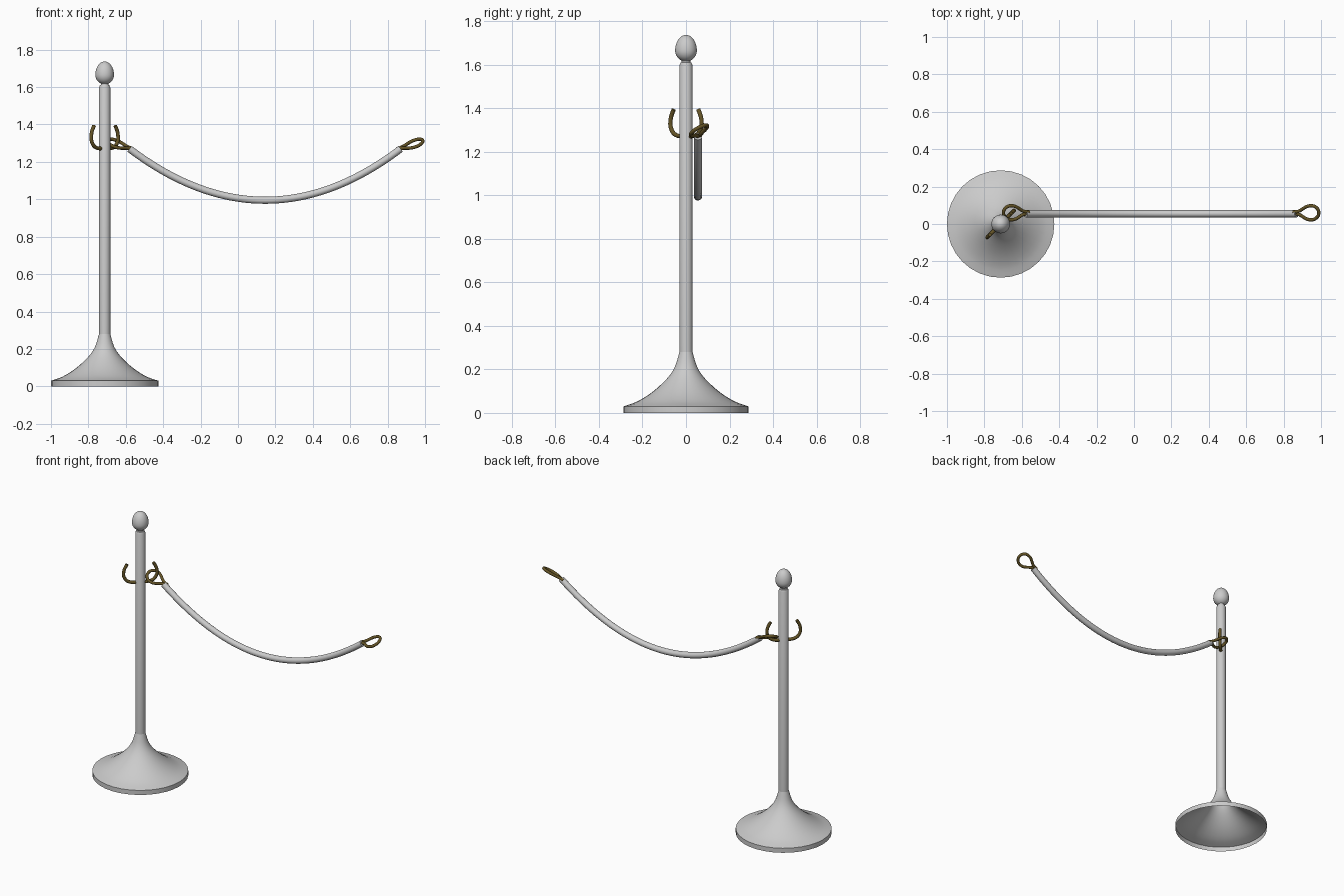
import bpy, bmesh, math
from mathutils import Vector

cube = bpy.data.objects.get("Cube")
if cube:
    bpy.data.objects.remove(cube)

POST_X = -0.713


def material(name, color, metallic=0.0):
    m = bpy.data.materials.new(name)
    m.use_nodes = True
    m.diffuse_color = (*color, 1)
    m.node_tree.nodes["Principled BSDF"].inputs["Base Color"].default_value = (*color, 1)
    return m


grey = material("light grey", (0.6, 0.6, 0.6))
brass = material("dark brass", (0.13, 0.09, 0.02))


def finish(name, bm, mat, angle=40):
    bmesh.ops.recalc_face_normals(bm, faces=bm.faces)
    me = bpy.data.meshes.new(name)
    bm.to_mesh(me)
    bm.free()
    me.materials.append(mat)
    ob = bpy.data.objects.new(name, me)
    bpy.context.collection.objects.link(ob)
    bpy.ops.object.select_all(action='DESELECT')
    ob.select_set(True)
    bpy.context.view_layer.objects.active = ob
    bpy.ops.object.shade_smooth_by_angle(angle=math.radians(angle))
    return ob


def lathe(name, profile, mat, sides=32):
    """Spin a (radius, z) profile around the post axis."""
    bm = bmesh.new()
    vs = [bm.verts.new((r, 0, z)) for r, z in profile]
    es = [bm.edges.new(p) for p in zip(vs, vs[1:])]
    bmesh.ops.spin(bm, geom=vs + es, cent=(0, 0, 0), axis=(0, 0, 1),
                   angle=math.tau, steps=sides, use_duplicate=False)
    bmesh.ops.remove_doubles(bm, verts=bm.verts, dist=0.0001)
    ob = finish(name, bm, mat)
    ob.location.x = POST_X
    return ob


def smooth_path(points, steps=5):
    """Catmull-Rom spline through the points."""
    p = [Vector(q) for q in points]
    p = [2 * p[0] - p[1]] + p + [2 * p[-1] - p[-2]]
    out = []
    for a, b, c, d in zip(p, p[1:], p[2:], p[3:]):
        for i in range(steps):
            t = i / steps
            out.append(0.5 * (2 * b + (c - a) * t + (2 * a - 5 * b + 4 * c - d) * t * t
                              + (3 * b - a - 3 * c + d) * t ** 3))
    return out + [p[-2]]


def tube(name, path, radius, normal, mat, sides=12):
    """Sweep a circle along a path, using a fixed reference normal."""
    bm = bmesh.new()
    rings = []
    for i, p in enumerate(path):
        tangent = (path[min(i + 1, len(path) - 1)] - path[max(i - 1, 0)]).normalized()
        u = tangent.cross(normal).normalized()
        v = tangent.cross(u)
        rings.append([bm.verts.new(p + radius * (math.cos(a) * u + math.sin(a) * v))
                      for a in (math.tau * k / sides for k in range(sides))])
    for r, s in zip(rings, rings[1:]):
        for k in range(sides):
            j = (k + 1) % sides
            bm.faces.new((r[k], r[j], s[j], s[k]))
    bm.faces.new(rings[0])
    bm.faces.new(rings[-1])
    return finish(name, bm, mat)


# Hollow flared base, open underneath
flare = smooth_path([(0.287, 0, 0.03), (0.225, 0, 0.052), (0.156, 0, 0.095),
                     (0.09, 0, 0.155), (0.052, 0, 0.21), (0.03, 0, 0.28)], 3)
lathe("flared_base", [(0.287, 0)] + [(p.x, p.z) for p in flare], grey)

# Post with a chamfered top and a neck
lathe("post", [(0.03, 0.28), (0.03, 1.598), (0.025, 1.61), (0.02, 1.612), (0.02, 1.63)], grey)

# Egg-shaped finial, narrower above than below
lathe("finial", [(0.05 * math.sin(a), 1.665 - (0.05 if a < math.pi / 2 else 0.072) * math.cos(a))
                 for a in (math.pi * i / 16 for i in range(17))], grey)

# Pair of upturned hooks on the diagonal
hook = [(0.0, 1.272), (0.05, 1.273), (0.083, 1.287), (0.101, 1.32), (0.097, 1.36), (0.08, 1.394)]
for name, s in (("back_hook", 1), ("front_hook", -1)):
    d = s * math.sqrt(0.5)
    path = smooth_path([(POST_X + d * r, d * r, z) for r, z in hook])
    tube(name, path, 0.01, Vector((1, -1, 0)), brass)

# Sagging rope
MID, HALF, ROPE_Y = 0.145, 0.725, 0.055
path = [Vector((MID + HALF * t, ROPE_Y, 0.995 + 0.275 * t * t))
        for t in (i / 20 - 1 for i in range(41))]
tube("rope", path, 0.019, Vector((0, 1, 0)), grey, 16)

# Teardrop end loops, tilted up along the rope and towards the back
outline = [(-0.02, 0.004), (0.012, 0.009), (0.055, 0.034), (0.09, 0.036), (0.112, 0.02)]
outline += [(0.118, 0)] + [(a, -w) for a, w in reversed(outline)]
for name, s in (("left_loop", 1), ("right_loop", -1)):
    along = Vector((s, 0, 0.32))
    across = Vector((0, 1, 0.5))
    start = Vector((MID + s * HALF, ROPE_Y + 0.005, 1.274))
    path = smooth_path([start + along * a + across * w for a, w in outline])
    tube(name, path, 0.009, along.cross(across), brass)
